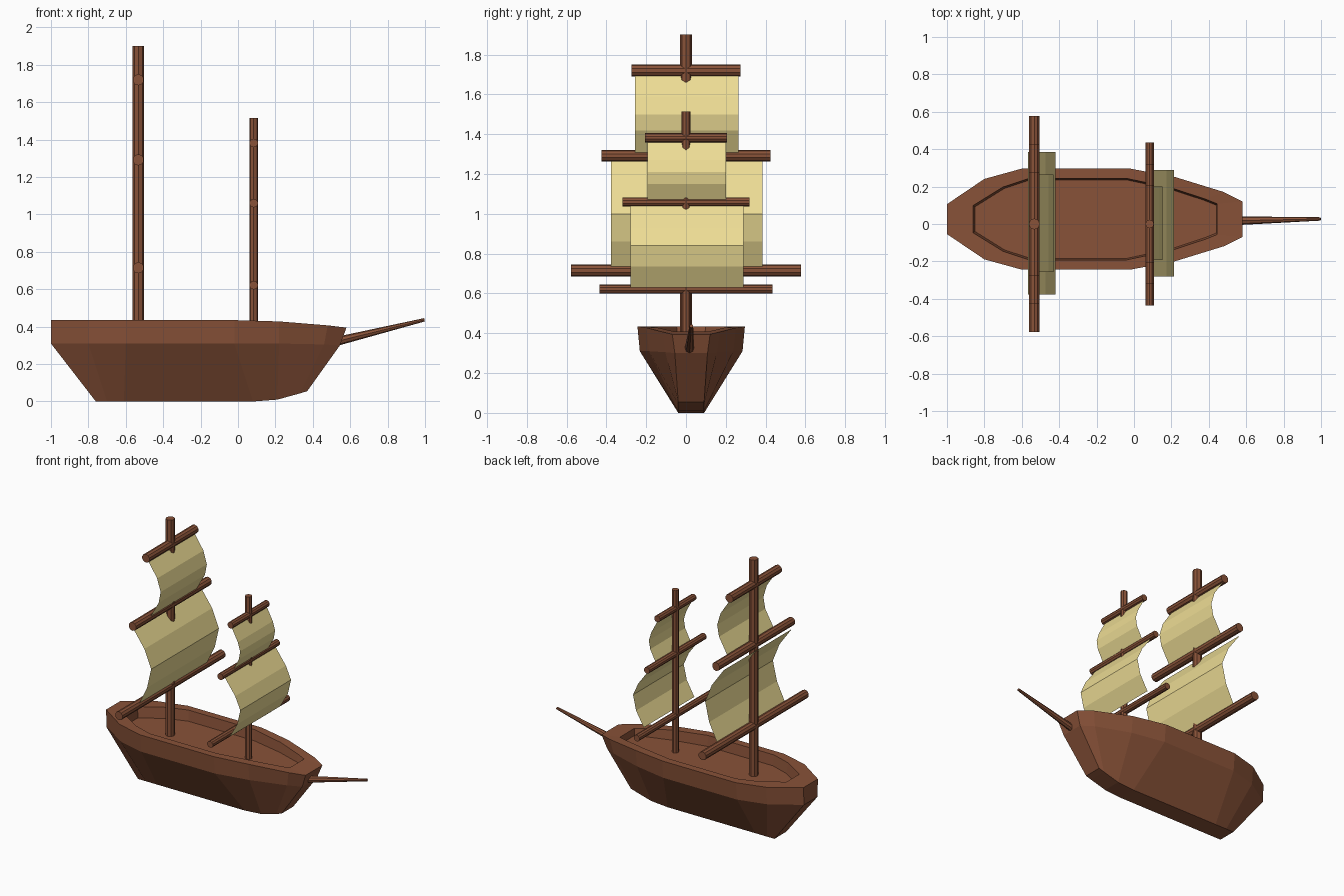
import bpy, bmesh
from mathutils import Vector

if "Cube" in bpy.data.objects:
    bpy.data.objects.remove(bpy.data.objects["Cube"])

def material(name, rgb):
    m = bpy.data.materials.new(name)
    m.diffuse_color = (*rgb, 1)
    m.use_nodes = True
    m.node_tree.nodes["Principled BSDF"].inputs["Base Color"].default_value = m.diffuse_color
    return m

WOOD = material("wood", (0.25, 0.085, 0.04))
CLOTH = material("cloth", (0.85, 0.72, 0.30))

def add_object(name, bm, mat, recalc=True):
    if recalc:
        bmesh.ops.recalc_face_normals(bm, faces=bm.faces)
    me = bpy.data.meshes.new(name)
    bm.to_mesh(me)
    bm.free()
    me.materials.append(mat)
    ob = bpy.data.objects.new(name, me)
    bpy.context.collection.objects.link(ob)
    return ob

# Round rod between two points, optionally tapered
def rod(name, a, b, r1, r2=None, sides=8):
    a, b = Vector(a), Vector(b)
    bm = bmesh.new()
    bmesh.ops.create_cone(bm, cap_ends=True, segments=sides, radius1=r1,
                          radius2=r1 if r2 is None else r2, depth=(b - a).length)
    ob = add_object(name, bm, WOOD)
    ob.location = (a + b) / 2
    ob.rotation_euler = (b - a).to_track_quat('Z', 'Y').to_euler()
    return ob

# Hull: mirrored rings of (x, half width, z) from stern to bow, keel up and into the deck
HULL_Y = 0.026
KEEL = [(-.76, .065, 0), (-.70, .065, 0), (-.61, .065, 0), (.08, .065, 0),
        (.21, .065, .01), (.33, .065, .043), (.37, .065, .055)]
CHINE = [(-1, .077, .31), (-.80, .205, .31), (-.60, .258, .31), (-.02, .258, .31),
         (.22, .212, .31), (.46, .13, .305), (.545, .082, .30)]
RAIL = [(-1, .08, .435), (-.80, .215, .435), (-.60, .27, .435), (-.02, .27, .435),
        (.22, .225, .428), (.48, .145, .407), (.58, .095, .395)]
INNER = [(-.86, .073, .435), (-.70, .172, .435), (-.56, .218, .435), (-.04, .218, .435),
         (.20, .167, .428), (.38, .108, .414), (.445, .082, .408)]
DECK = [(x * .99, w - .008, .36) for x, w, z in INNER]

bm = bmesh.new()
rings = []
for half in (KEEL, CHINE, RAIL, INNER, DECK):
    pts = [(x, HULL_Y + w, z) for x, w, z in half]
    pts += [(x, HULL_Y - w, z) for x, w, z in reversed(half)]
    rings.append([bm.verts.new(p) for p in pts])
n = len(rings[0])
for lo, hi in zip(rings, rings[1:]):
    for i in range(n):
        j = (i + 1) % n
        bm.faces.new((lo[i], lo[j], hi[j], hi[i]))
for ring in (rings[0], rings[-1]):
    for i in range(n // 2 - 1):
        bm.faces.new((ring[i], ring[i + 1], ring[n - 2 - i], ring[n - 1 - i]))
add_object("hull", bm, WOOD)

# Bowsprit
rod("bowsprit", (.53, .017, .322), (.997, .027, .437), .024, .009)

# Masts with their yards: (name, x, radius, top, [(z, half length)])
MASTS = [("main", -.533, .03, 1.9, [(1.72, .275), (1.292, .425), (.715, .578)]),
         ("fore", .084, .023, 1.515, [(1.382, .205), (1.06, .32), (.622, .435)])]
for name, x, r, top, yards in MASTS:
    rod(name + "_mast", (x, 0, .34), (x, 0, top), r)
    for level, (z, half) in zip(("upper", "middle", "lower"), yards):
        rod(f"{name}_{level}_yard", (x, -half, z), (x, half, z), r, sides=10)

# Sails: bellied (x, z) profile swept across the width
def sail(name, y0, y1, profile):
    bm = bmesh.new()
    rows = [[bm.verts.new((x, y, z)) for y in (y0, y1)] for x, z in profile]
    for a, b in zip(rows, rows[1:]):
        bm.faces.new((a[0], b[0], b[1], a[1]))
    add_object(name, bm, CLOTH, False)

sail("main_upper_sail", -.256, .264,
     [(-.53, 1.70), (-.457, 1.59), (-.43, 1.50), (-.445, 1.42), (-.51, 1.305)])
sail("main_lower_sail", -.377, .385,
     [(-.568, 1.262), (-.473, 1.13), (-.42, 1.0), (-.452, .86), (-.515, .73)])
sail("fore_upper_sail", -.193, .20,
     [(.086, 1.36), (.134, 1.27), (.152, 1.21), (.142, 1.15), (.10, 1.07)])
sail("fore_lower_sail", -.28, .29,
     [(.086, 1.05), (.174, .93), (.214, .84), (.19, .735), (.13, .63)])
